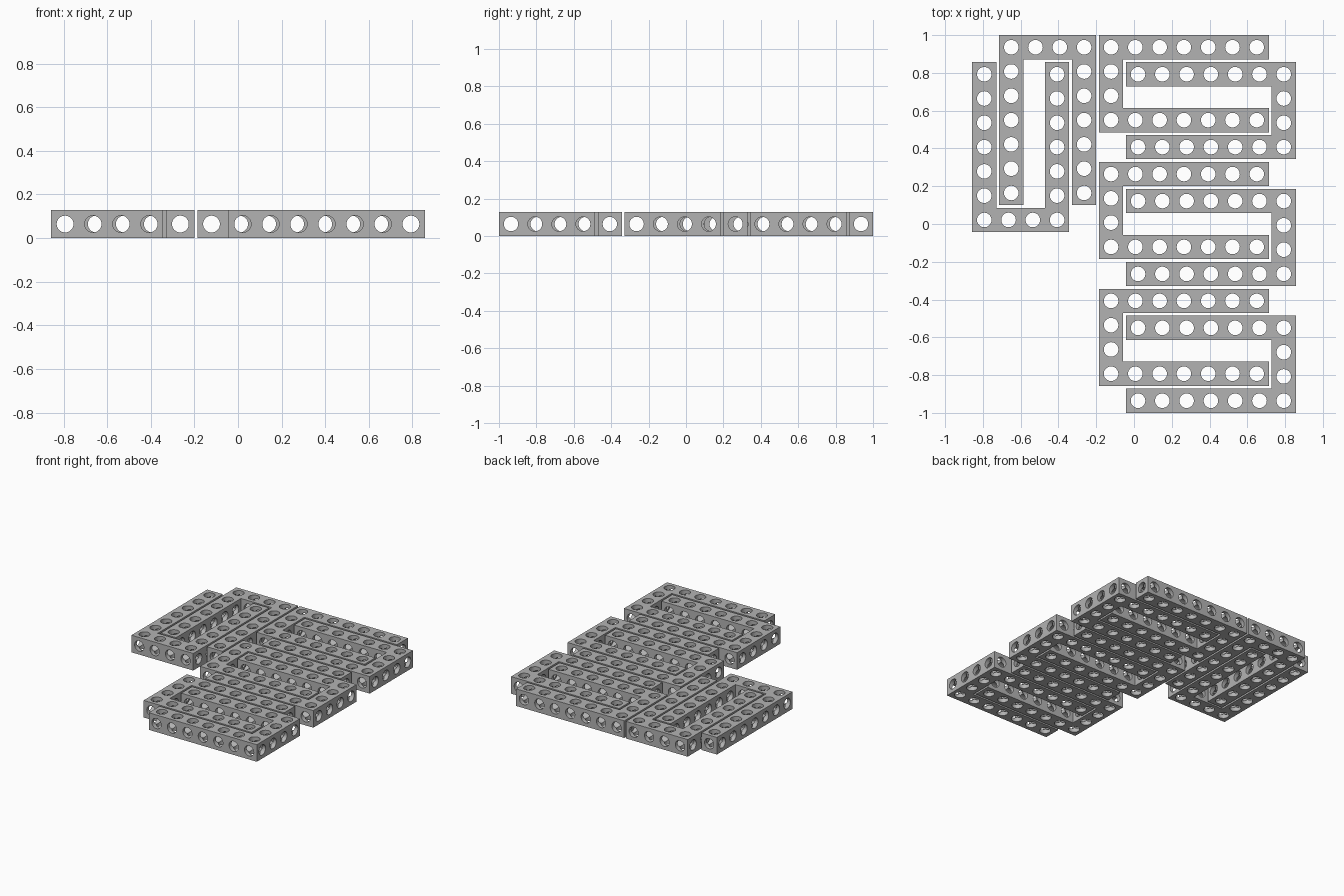
import bpy, bmesh, math
from mathutils import Vector

if "Cube" in bpy.data.objects:
    bpy.data.objects.remove(bpy.data.objects["Cube"])

U = 1 / 70            # module: a cell is 9 modules, the gap between bars is 1
H = 4.5 * U           # half a cell
R = 2.7 * U           # bore radius
N = 32                # bore sides

metal = bpy.data.materials.new("grey metal")
metal.diffuse_color = (0.45, 0.45, 0.45, 1)
metal.use_nodes = True
metal.node_tree.nodes["Principled BSDF"].inputs["Base Color"].default_value = metal.diffuse_color

# cells of one U shaped bracket, 7 long and 4 wide, open towards +x
cells = {(i, j, 0) for i in range(7) for j in range(4) if i == 0 or j in (0, 3)}


def cell_side(bm, centre, axis, sign, exposed):
    """One side of a cell: half of a bore, plus the pierced outer face."""
    def point(depth, a, b):
        v = [0, 0, 0]
        v[axis], v[(axis + 1) % 3], v[(axis + 2) % 3] = sign * depth, a, b
        return bm.verts.new(centre + Vector(v))

    inner, mouth, rim = [], [], []
    for k in range(N):
        c, s = math.cos(math.tau * k / N), math.sin(math.tau * k / N)
        m = max(abs(c), abs(s))
        inner.append(point(R * m, R * c, R * s))      # seam where bores cross
        mouth.append(point(H, R * c, R * s))
        rim.append(point(H, H * c / m, H * s / m))    # square outline
    for k in range(N):
        n = (k + 1) % N
        quads = [(inner[k], inner[n], mouth[n], mouth[k])]
        if exposed:
            quads.append((mouth[k], mouth[n], rim[n], rim[k]))
        for q in quads:
            # winding so that normals face out of the solid
            bm.faces.new(q[::-1] if sign > 0 else q).smooth = True


# bracket mesh: every cell is bored along all three axes
bm = bmesh.new()
for cell in cells:
    centre = Vector(((cell[0] - 3) * 2 * H, (cell[1] - 1.5) * 2 * H, H))
    for axis in range(3):
        for sign in (-1, 1):
            beside = list(cell)
            beside[axis] += sign
            cell_side(bm, centre, axis, sign, tuple(beside) not in cells)
bmesh.ops.remove_doubles(bm, verts=bm.verts, dist=1e-5)
bmesh.ops.recalc_face_normals(bm, faces=bm.faces)
mesh = bpy.data.meshes.new("bored_bracket")
bm.to_mesh(mesh)
bm.free()
mesh.set_sharp_from_angle(angle=math.radians(30))
mesh.materials.append(metal)


def bracket(name, x, y, turn):
    ob = bpy.data.objects.new(name, mesh)
    ob.location = ((x - 60) * U, (y - 70) * U, 0)
    ob.rotation_euler.z = math.radians(turn)
    bpy.context.collection.objects.link(ob)


# three interlocked pairs on the right
for row in range(3):
    bracket(f"bracket_open_right_{row + 1}", 78.5, 122 - 47 * row, 0)
    bracket(f"bracket_open_left_{row + 1}", 88.5, 112 - 47 * row, 180)

# one upright interlocked pair on the left
bracket("bracket_open_down", 28, 108.5, -90)
bracket("bracket_open_up", 18, 98.5, 90)
